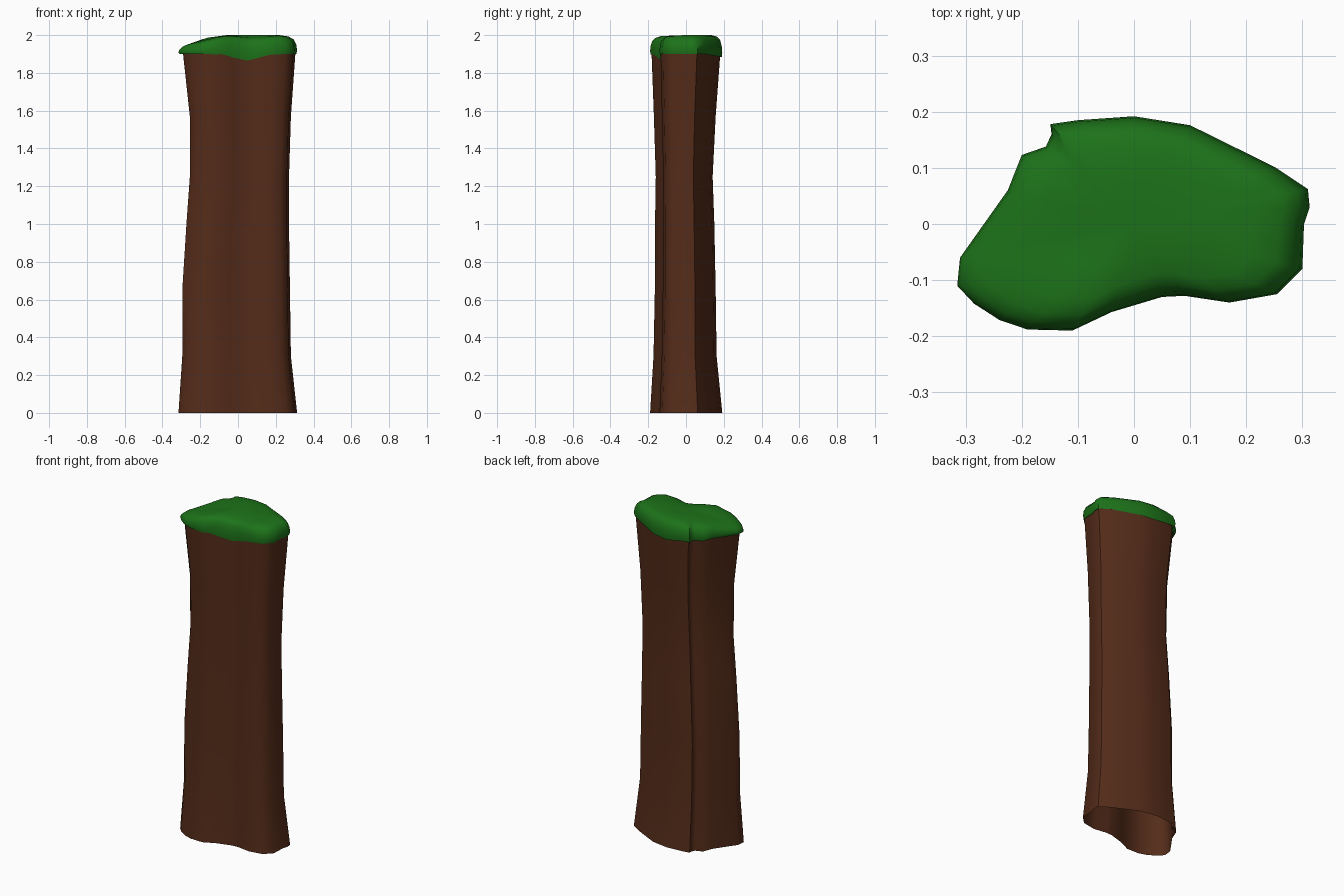
import bpy, bmesh, math

if "Cube" in bpy.data.objects:
    bpy.data.objects.remove(bpy.data.objects["Cube"])

# Cross-section of the trunk, anticlockwise, with a groove at the back left
OUTLINE = [(.313, .03), (.31, .062), (.25, .102), (.1, .176), (0, .192), (-.1, .185),
           (-.149, .178), (-.147, .16), (-.157, .138), (-.2, .123), (-.225, .06),
           (-.31, -.06), (-.315, -.11), (-.285, -.142), (-.24, -.171), (-.19, -.188),
           (-.11, -.19), (-.04, -.157), (.05, -.13), (.09, -.128), (.17, -.14),
           (.255, -.125), (.3, -.08), (.303, 0)]

# Extents per level: z, left, right, front, back
LEVELS = [(0, .315, .313, .19, .192), (.3, .295, .28, .172, .162), (.65, .295, .275, .165, .157),
          (1, .273, .27, .164, .15), (1.25, .255, .27, .16, .141), (1.57, .255, .28, .17, .157),
          (1.92, .293, .305, .183, .183)]


def fit(x, y, left, right, front, back):
    """Map the outline's extents to the given extents."""
    tx, ty = (x + .315) / .628, (y + .19) / .382
    return -left + tx * (left + right), -front + ty * (front + back)


def material(name, colour):
    m = bpy.data.materials.new(name)
    m.diffuse_color = (*colour, 1)
    m.use_nodes = True
    m.node_tree.nodes["Principled BSDF"].inputs["Base Color"].default_value = m.diffuse_color
    return m


def loft(name, rings, mat, tip=None):
    """Skin a stack of rings, optionally closing the last onto a tip."""
    bm = bmesh.new()
    rows = [[bm.verts.new(p) for p in ring] for ring in rings]
    n = len(OUTLINE)
    for a, b in zip(rows, rows[1:]):
        for i in range(n):
            j = (i + 1) % n
            bm.faces.new((a[i], a[j], b[j], b[i]))
    if tip:
        t = bm.verts.new(tip)
        for i in range(n):
            bm.faces.new((rows[-1][i], rows[-1][(i + 1) % n], t))
    me = bpy.data.meshes.new(name)
    bm.to_mesh(me)
    bm.free()
    me.materials.append(mat)
    ob = bpy.data.objects.new(name, me)
    bpy.context.collection.objects.link(ob)
    bpy.ops.object.select_all(action='DESELECT')
    ob.select_set(True)
    bpy.context.view_layer.objects.active = ob
    bpy.ops.object.shade_smooth_by_angle(angle=math.radians(50))
    return ob


# Hollow bark trunk, open at the foot
loft("trunk", [[(*fit(x, y, *ext), z) for x, y in OUTLINE] for z, *ext in LEVELS],
     material("bark", (.09, .025, .01)))


# Moss cap: wavy rim, rounded shoulder, top sloping down to the left
def rim_height(x, y):
    dip = .035 * math.exp(-((x - .04) / .09) ** 2)
    return 1.9 - (dip if y < 0 else .6 * dip)


def top_height(x, y):
    slope = .22 * max(0, -.06 - x) * (.6 if y > 0 else 1)
    dent = .02 * math.exp(-((x - .08) / .1) ** 2) * max(0, min(1, -y / .12))
    return 2.0 - slope - dent


# Cap rings: scale of outline, height fraction from rim to top
CAP = [(.945, .05), (.985, 0), (1, .2), (.985, .5), (.94, .78), (.85, .93), (.7, 1), (.4, 1)]
rings = []
for s, f in CAP:
    ring = []
    for x, y in OUTLINE:
        low, high = rim_height(x, y), top_height(x * s, y * s)
        ring.append((x * s, y * s, low + (high - low) * f))
    rings.append(ring)
loft("moss_cap", rings, material("moss", (.012, .17, .01)), (0, 0, 2))
